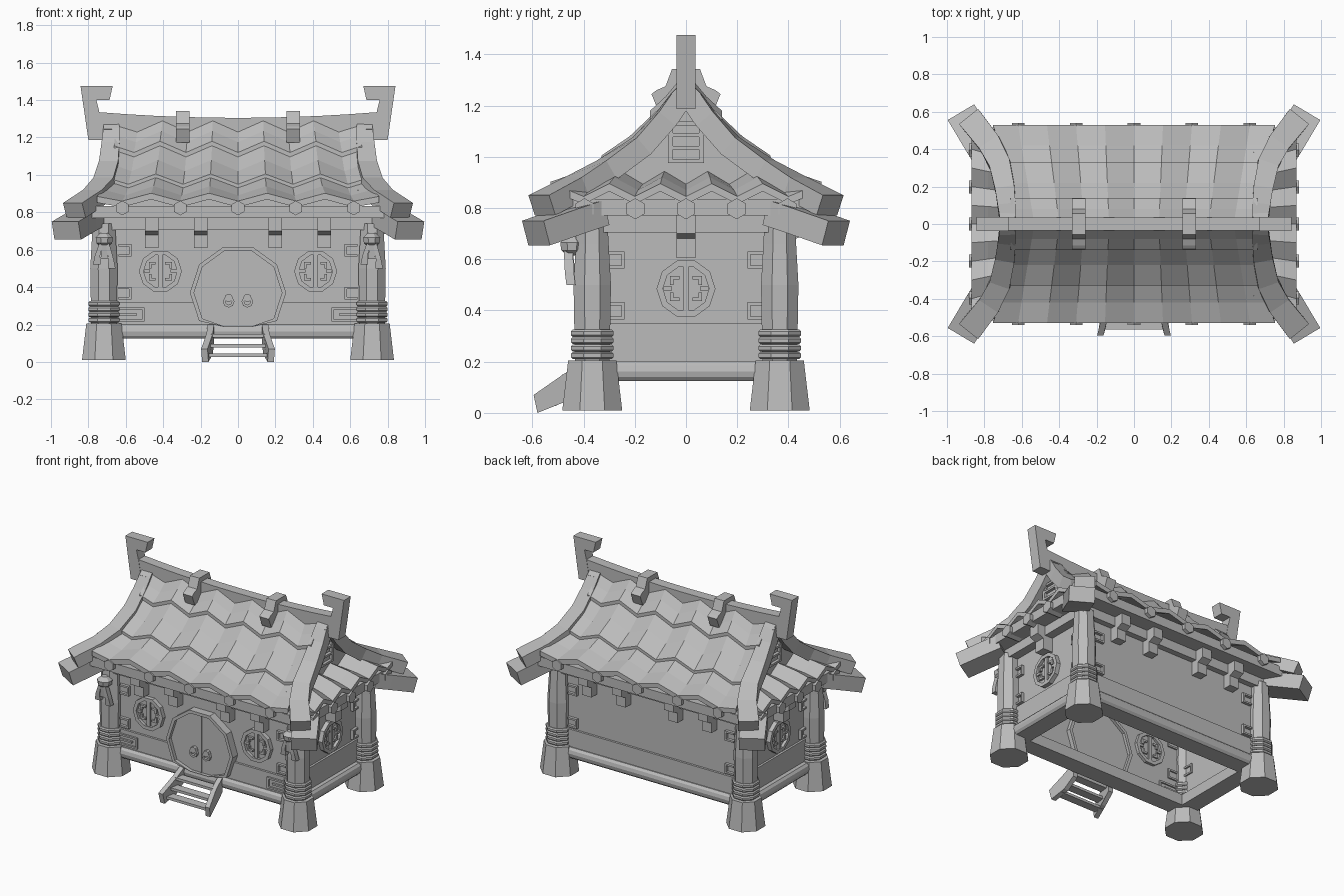
import bpy, bmesh, math
from mathutils import Vector

if "Cube" in bpy.data.objects:
    bpy.data.objects.remove(bpy.data.objects["Cube"])

stone = bpy.data.materials.new("plain_grey")
stone.diffuse_color = (0.5, 0.5, 0.5, 1)
stone.use_nodes = True
stone.node_tree.nodes["Principled BSDF"].inputs["Base Color"].default_value = stone.diffuse_color


def loft(name, rings, closed=False):
    """Skin a list of equal point rings; cap the ends unless closed."""
    bm = bmesh.new()
    vs = [[bm.verts.new(p) for p in r] for r in rings]
    n, m = len(rings), len(rings[0])
    for i in range(n if closed else n - 1):
        a, b = vs[i], vs[(i + 1) % n]
        for j in range(m):
            bm.faces.new((a[j], a[(j + 1) % m], b[(j + 1) % m], b[j]))
    if not closed:
        bm.faces.new(vs[0])
        bm.faces.new(vs[-1])
    bmesh.ops.recalc_face_normals(bm, faces=bm.faces)
    me = bpy.data.meshes.new(name)
    bm.to_mesh(me)
    bm.free()
    me.materials.append(stone)
    ob = bpy.data.objects.new(name, me)
    bpy.context.collection.objects.link(ob)
    return ob


def box(name, x0, x1, y0, y1, z0, z1):
    return loft(name, [[(x0, y0, z), (x1, y0, z), (x1, y1, z), (x0, y1, z)] for z in (z0, z1)])


def sweep(name, path, w0, w1, h):
    """Rectangular bar hanging below a path, widening from w0 to w1."""
    pts = [Vector(p) for p in path]
    rings = []
    for i, p in enumerate(pts):
        t = (pts[min(i + 1, len(pts) - 1)] - pts[max(i - 1, 0)]).normalized()
        s = t.cross(Vector((0, 0, 1))).normalized()
        up = s.cross(t) * h
        s *= (w0 + (w1 - w0) * i / (len(pts) - 1)) / 2
        rings.append([p - s, p + s, p + s - up, p - s - up])
    return loft(name, rings)


def column(name, cx, cy, levels, n=8):
    """Faceted upright from (height, half width) levels."""
    rings = []
    for z, a in levels:
        r = a / math.cos(math.pi / n)
        ang = [2 * math.pi * (k + 0.5) / n for k in range(n)]
        rings.append([(cx + r * math.cos(t), cy + r * math.sin(t), z) for t in ang])
    return loft(name, rings)


def ngon(n, r, u, v):
    return [(u + r * math.cos(2 * math.pi * k / n), v + r * math.sin(2 * math.pi * k / n)) for k in range(n)]


# Wall coordinates: u across, v up, d outwards
def wall_front(u, v, d): return (u, -0.37 - d, v)
def wall_back(u, v, d): return (u, 0.37 + d, v)
def wall_right(u, v, d): return (0.70 + d, u, v)
def wall_left(u, v, d): return (-0.70 - d, u, v)


def plate(name, P, pts, d0, d1):
    return loft(name, [[P(u, v, d) for u, v in pts] for d in (d0, d1)])


def bar(name, P, u0, u1, v0, v1, d0=-0.03, d1=0.02):
    return plate(name, P, [(u0, v0), (u1, v0), (u1, v1), (u0, v1)], d0, d1)


def ring(name, P, n, r0, r1, u, v, d0, d1, vmin=-9):
    a, b = ngon(n, r1, u, v), ngon(n, r0, u, v)
    a, b = ([(p, max(q, vmin)) for p, q in s] for s in (a, b))
    return loft(name, [[P(*a[i], d0), P(*a[i], d1), P(*b[i], d1), P(*b[i], d0)] for i in range(n)], True)


def window(P, u, v):
    ring("window_frame", P, 10, 0.09, 0.115, u, v, -0.04, 0.03)
    plate("window_pane", P, ngon(10, 0.095, u, v), -0.025, 0.01)
    bar("window_mullion", P, u - 0.012, u + 0.012, v - 0.088, v + 0.088, -0.035, 0.025)
    for s in (-1, 1):
        a, b = sorted((u + s * 0.025, u + s * 0.06))
        for w in (-0.042, 0.042):
            bar("window_lattice", P, a, b, v + w - 0.007, v + w + 0.007, -0.035, 0.025)
        for w in (-1, 1):
            c, e = sorted((v + w * 0.015, v + w * 0.049))
            bar("window_lattice", P, u + s * 0.055 - 0.007, u + s * 0.055 + 0.007, c, e, -0.035, 0.025)
        bar("window_lattice", P, *sorted((u + s * 0.055, u + s * 0.088)), v - 0.008, v + 0.008, -0.035, 0.025)


# Walls with lower panel and stepped corner ornaments
for P, half, sill in ((wall_front, 0.70, 0.32), (wall_back, 0.70, 0.32),
                      (wall_left, 0.37, 0.35), (wall_right, 0.37, 0.35)):
    bar("wall", P, -half, half, 0.16, 0.74, -0.02, 0)
    bar("lower_panel", P, -half, half, 0.18, sill, 0, 0.015)
    e = half - 0.06
    for s in (-1, 1):
        for v, w in ((0.63, -1), (sill + 0.015, 1)):
            bar("corner_trim", P, *sorted((s * e, s * (e - 0.07))), *sorted((v, v + w * 0.012)))
            bar("corner_trim", P, *sorted((s * (e - 0.058), s * (e - 0.07))), *sorted((v, v + w * 0.065)))
            bar("corner_trim", P, *sorted((s * e, s * (e - 0.07))), *sorted((v + w * 0.055, v + w * 0.067)))

# Windows
for P, u in ((wall_front, -0.415), (wall_front, 0.415), (wall_left, 0), (wall_right, 0)):
    window(P, u, 0.485)

# Meander trim beside the front pillars
for s in (-1, 1):
    for u0, u1, v0, v1 in ((0.5, 0.64, 0.28, 0.292), (0.5, 0.512, 0.215, 0.292),
                           (0.5, 0.64, 0.215, 0.227), (0.54, 0.64, 0.247, 0.259)):
        bar("meander_trim", wall_front, *sorted((s * u0, s * u1)), v0, v1, -0.03, 0.028)

# Round double door
ring("door_frame", wall_front, 10, 0.235, 0.257, 0, 0.37, -0.05, 0.055, 0.19)
door = [(u, max(v, 0.19)) for u, v in ngon(10, 0.24, 0, 0.37)]
plate("door", wall_front, door, -0.03, 0.03)
bar("door_seam", wall_front, -0.004, 0.004, 0.19, 0.595, 0.03, 0.036)
for s in (-1, 1):
    plate("door_knob", wall_front, ngon(8, 0.022, s * 0.05, 0.342), 0.03, 0.055)
    ring("door_ring", wall_front, 8, 0.017, 0.031, s * 0.05, 0.322, 0.035, 0.055)

# Rounded base beams
section = [(-0.08, 0.125), (0.04, 0.125), (0.053, 0.14), (0.058, 0.162), (0.053, 0.185), (0.04, 0.2), (-0.08, 0.2)]
for s in (-1, 1):
    loft("base_beam_long", [[(x, s * (0.352 + a), z) for a, z in section] for x in (-0.71, 0.71)])
    loft("base_beam_short", [[(s * (0.703 + a), y, z) for a, z in section] for y in (-0.36, 0.36)])

# Pillars
for sx in (-1, 1):
    for sy in (-1, 1):
        c = (sx * 0.717, sy * 0.366)
        column("pillar_foot", *c, [(0.01, 0.117), (0.205, 0.094)])
        column("pillar", *c, [(0.2, 0.068), (0.33, 0.07), (0.5, 0.073), (0.66, 0.064), (0.74, 0.06)])
        for k in range(4):
            z = 0.21 + k * 0.029
            column("pillar_band", *c, [(z, 0.076), (z + 0.007, 0.083), (z + 0.021, 0.083), (z + 0.028, 0.076)])
    # Tasselled charm on each front pillar
    cx = sx * 0.715
    column("charm_knot", cx, -0.445, [(0.615, 0.02), (0.635, 0.042), (0.665, 0.046), (0.69, 0.02)])
    for dx, z in ((-0.04, 0.52), (0, 0.55), (0.04, 0.5)):
        loft("charm_tassel", [[(cx + dx * f - w, y - 0.015, h), (cx + dx * f + w, y - 0.015, h),
                               (cx + dx * f + w, y + 0.02, h), (cx + dx * f - w, y + 0.02, h)]
                              for f, w, h, y in ((0.4, 0.01, 0.635, -0.462), (0.9, 0.014, z + 0.05, -0.458), (1, 0.02, z, -0.452))])

# Eave frame and brackets
box("top_beam", -0.76, 0.76, -0.41, 0.41, 0.705, 0.78)
box("eave_board", -0.86, 0.86, -0.515, 0.515, 0.77, 0.835)
for s in (-1, 1):
    for x in (-0.462, -0.2, 0.2, 0.462):
        loft("eave_bracket", [[(x + d, s * y, z) for y, z in ((0.36, 0.61), (0.43, 0.61), (0.43, 0.68), (0.475, 0.7), (0.475, 0.775), (0.36, 0.775))] for d in (-0.036, 0.036)])
    loft("eave_bracket", [[(s * x, d, z) for x, z in ((0.69, 0.605), (0.775, 0.605), (0.775, 0.68), (0.82, 0.7), (0.82, 0.775), (0.69, 0.775))] for d in (-0.037, 0.037)])

# Roof core with gable ends
half = [(0.46, 0.8), (0.3, 0.905), (0.12, 1.06), (0.03, 1.2)]
loft("roof_core", [[(x, y, z) for y, z in half] + [(x, -y, z) for y, z in reversed(half)] for x in (-0.65, 0.65)])

# Folded tile rows, three on each long slope: (y, valley z, fold height)
rows = ([(0.03, 1.235, 0.06), (0.08, 1.175, 0.06), (0.14, 1.12, 0.06)],
        [(0.12, 1.115, 0.06), (0.22, 1.02, 0.06), (0.33, 0.95, 0.055)],
        [(0.31, 0.94, 0.055), (0.42, 0.89, 0.05), (0.53, 0.86, 0.042)])
for s in (-1, 1):
    for row in rows:
        rings = []
        for i in range(-5, 6):
            prof = row + [(y, z - 0.033, f) for y, z, f in reversed(row)]
            pts = []
            for y, z, f in prof:
                x = i * 0.155 * (0.86 + 0.14 * y / 0.53)
                lift = f * (i % 2)
                if abs(i) == 5:  # row ends tuck under the gable band
                    x = math.copysign(0.655 + 0.1 * (y / 0.53) ** 2, i)
                    lift = f * 0.6
                pts.append((x, s * y, z + lift))
            rings.append(pts)
        loft("roof_tiles", rings)
    # Short skirt row under each gable
    prof = [(0.64, 0.895), (0.78, 0.87), (0.87, 0.845), (0.87, 0.815), (0.78, 0.84), (0.64, 0.865)]
    loft("skirt_tiles", [[(s * x, i * 0.1 * (0.85 + 0.15 * (x - 0.66) / 0.21), z + 0.05 * f) for x, z in prof]
                         for i, f in [(-4.6, 0.5)] + [(k, k % 2) for k in range(-4, 5)] + [(4.6, 0.5)]])
    # Hexagonal rafter caps
    for k in range(-2, 3):
        loft("rafter_cap", [[(u, s * y, v) for u, v in
                             [(k * 0.309 + 0.039 * math.sin(j * math.pi / 3), 0.823 + 0.039 * math.cos(j * math.pi / 3)) for j in range(6)]]
                            for y in (0.42, 0.54)])
        loft("rafter_cap", [[(s * x, u, v) for u, v in
                             [(k * 0.198 + 0.041 * math.sin(j * math.pi / 3), 0.797 + 0.041 * math.cos(j * math.pi / 3)) for j in range(6)]]
                            for x in (0.77, 0.882)])

# Curved gable bands and corner beams
for sx in (-1, 1):
    for sy in (-1, 1):
        band = [(0.677, 0.0, 1.305), (0.677, 0.055, 1.25), (0.682, 0.11, 1.175), (0.692, 0.2, 1.075),
                (0.72, 0.33, 0.985), (0.778, 0.44, 0.92), (0.885, 0.575, 0.85)]
        sweep("gable_band", [(sx * x, sy * y, z) for x, y, z in band], 0.078, 0.13, 0.085)
        beam = [(0.785, 0.365, 0.83), (0.84, 0.455, 0.80), (0.925, 0.598, 0.75)]
        sweep("corner_beam", [(sx * x, sy * y, z) for x, y, z in beam], 0.165, 0.165, 0.1)
    # Gable panel with slats
    a, b = sorted((sx * 0.64, sx * 0.67))
    box("gable_panel", a, b, -0.055, 0.055, 0.975, 1.2)
    a, b = sorted((sx * 0.64, sx * 0.69))
    for y in (-0.06, 0.06):
        box("gable_post", a, b, y - 0.01, y + 0.01, 0.975, 1.16)
    for z in (0.982, 1.035, 1.085, 1.13):
        box("gable_slat", a, b, -0.052, 0.052, z - 0.007, z + 0.007)
    # Hooked ridge end
    hook = [(0.80, 1.187), (0.842, 1.475), (0.67, 1.475), (0.687, 1.40), (0.757, 1.40), (0.74, 1.33), (0.714, 1.187)]
    loft("ridge_hook", [[(sx * x, y, z) for x, z in hook] for y in (-0.037, 0.037)])

# Sagging ridge beam
xs = [-0.75 + 0.15 * k for k in range(11)]
loft("ridge_beam", [[(x, y, 1.305 + 0.055 * x * x + dz) for y, dz in ((-0.035, 0), (0.035, 0), (0.035, -0.13), (-0.035, -0.13))] for x in xs])

# Ridge straps
strap = [(0.055, 1.342), (0.08, 1.275), (0.115, 1.26), (0.135, 1.245), (0.105, 1.172), (0.06, 1.19)]
for x in (-0.295, 0.295):
    loft("ridge_strap", [[(x + d, y, z) for y, z in strap] + [(x + d, -y, z) for y, z in reversed(strap)] for d in (-0.036, 0.036)])

# Front steps
for s in (-1, 1):
    side = [(0.14, -0.40, 0.20), (0.147, -0.48, 0.15), (0.175, -0.595, 0.07), (0.17, -0.58, 0.0), (0.147, -0.48, 0.04), (0.14, -0.40, 0.10)]
    loft("step_stringer", [[(s * (x + d), y, z) for x, y, z in side] for d in (-0.012, 0.022)])
for y, z, w in ((-0.455, 0.15, 0.145), (-0.50, 0.095, 0.155), (-0.535, 0.045, 0.165)):
    box("step_tread", -w, w, y - 0.03, y + 0.03, z - 0.018, z)
